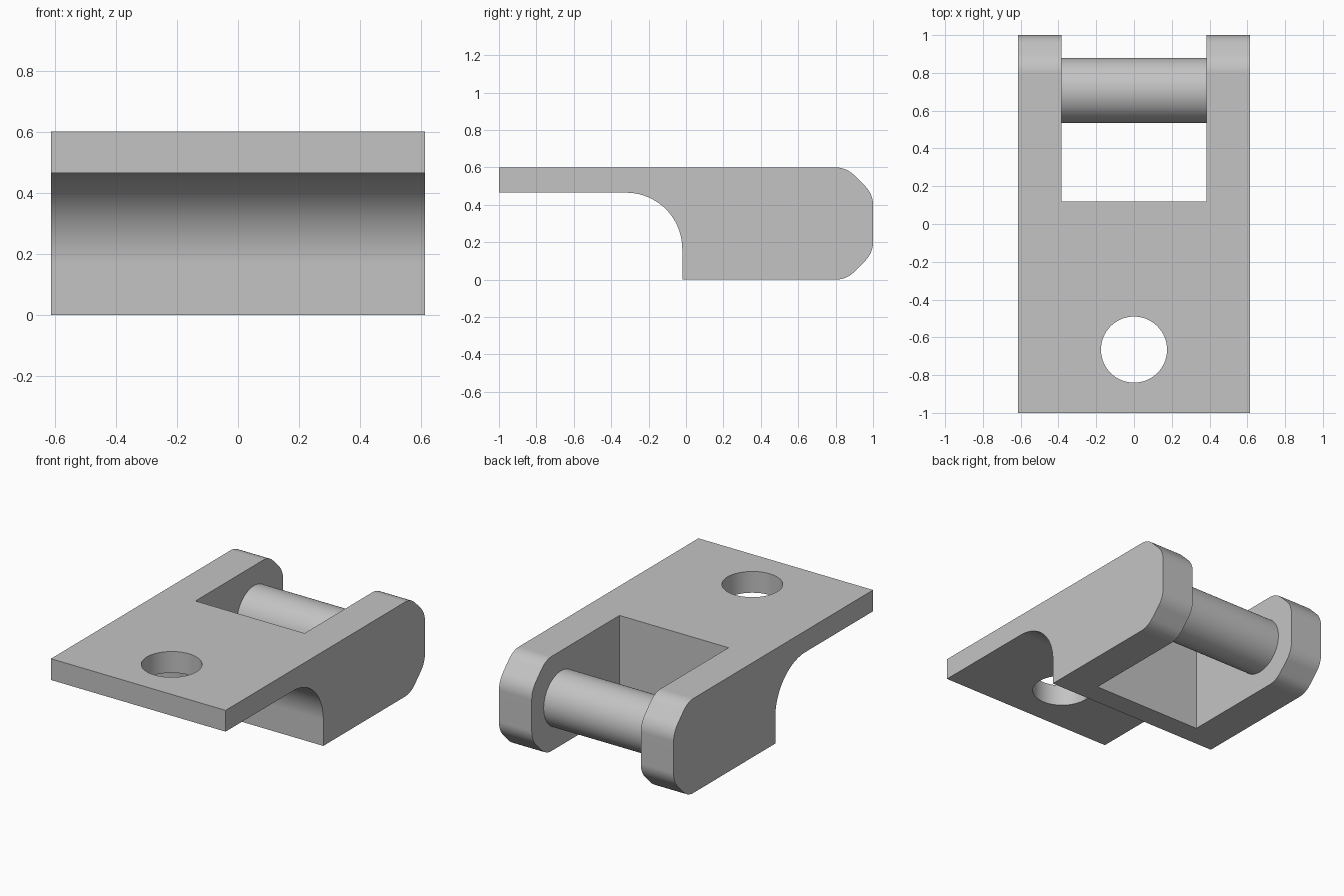
import bpy, bmesh, math
from mathutils import Matrix, Vector

cube = bpy.data.objects.get("Cube")
if cube:
    bpy.data.objects.remove(cube, do_unlink=True)

W, H = 0.613, 0.6          # half width, height
SLOT, SLOT_Y = 0.383, 0.12  # slot half width, slot floor

steel = bpy.data.materials.new("light_grey_steel")
steel.use_nodes = True
grey = (0.55, 0.55, 0.55, 1)
steel.diffuse_color = grey
steel.node_tree.nodes["Principled BSDF"].inputs["Base Color"].default_value = grey


def make_object(name, bm):
    bmesh.ops.recalc_face_normals(bm, faces=bm.faces)
    mesh = bpy.data.meshes.new(name)
    bm.to_mesh(mesh)
    bm.free()
    mesh.materials.append(steel)
    obj = bpy.data.objects.new(name, mesh)
    bpy.context.collection.objects.link(obj)
    return obj


def activate(obj):
    bpy.ops.object.select_all(action='DESELECT')
    obj.select_set(True)
    bpy.context.view_layer.objects.active = obj


def smooth(obj):
    activate(obj)
    bpy.ops.object.shade_smooth_by_angle(angle=math.radians(30))
    mod = obj.modifiers.new("face_weighted_normals", 'WEIGHTED_NORMAL')
    mod.keep_sharp = True


def arc(cy, cz, r, start, end, steps):
    """Points (y, z) along a circular arc, angles in degrees."""
    angles = [math.radians(start + (end - start) * i / steps) for i in range(steps + 1)]
    return [(cy + r * math.cos(a), cz + r * math.sin(a)) for a in angles]


def cylinder(name, radius, depth, matrix):
    bm = bmesh.new()
    bmesh.ops.create_cone(bm, cap_ends=True, segments=64, radius1=radius,
                          radius2=radius, depth=depth, matrix=matrix)
    return make_object(name, bm)


def cut(obj, cutter):
    cutter.hide_render = True
    mod = obj.modifiers.new("cut", 'BOOLEAN')
    mod.operation, mod.solver, mod.object = 'DIFFERENCE', 'EXACT', cutter
    activate(obj)
    bpy.ops.object.modifier_apply(modifier=mod.name)
    bpy.data.objects.remove(cutter, do_unlink=True)


# Side profile: plate, concave fillet, then lug end with softened chamfers
R, START = 0.14, 0.80
end_top = (arc(START, H - R, R, 90, 45, 6)
           + arc(1 - R, H - 0.2, R, 45, 0, 6))
end_bottom = [(y, H - z) for y, z in reversed(end_top)]
profile = ([(-1, 0.465), (-1, H)] + end_top + end_bottom
           + [(-0.02, 0)] + arc(-0.32, 0.165, 0.3, 0, 90, 20))

bm = bmesh.new()
face = bm.faces.new([bm.verts.new((-W, y, z)) for y, z in profile])
side = bmesh.ops.extrude_face_region(bm, geom=[face])["geom"]
bmesh.ops.translate(bm, vec=(2 * W, 0, 0),
                    verts=[v for v in side if isinstance(v, bmesh.types.BMVert)])
body = make_object("bracket_body", bm)

# Open slot between the two lugs
bm = bmesh.new()
bmesh.ops.create_cube(bm, size=1, matrix=Matrix.Translation((0, SLOT_Y + 0.6, H / 2))
                      @ Matrix.Diagonal((2 * SLOT, 1.2, 2, 1)))
cut(body, make_object("slot_cutter", bm))

# Round bolt hole in the plate
cut(body, cylinder("hole_cutter", 0.175, 1, Matrix.Translation((0, -0.665, H))))
smooth(body)

# Cross pin joining the lugs
pin = cylinder("cross_pin", 0.173, 2 * SLOT + 0.01,
               Matrix.Translation((0, 0.707, H / 2)) @ Matrix.Rotation(math.pi / 2, 4, 'Y'))
smooth(pin)
